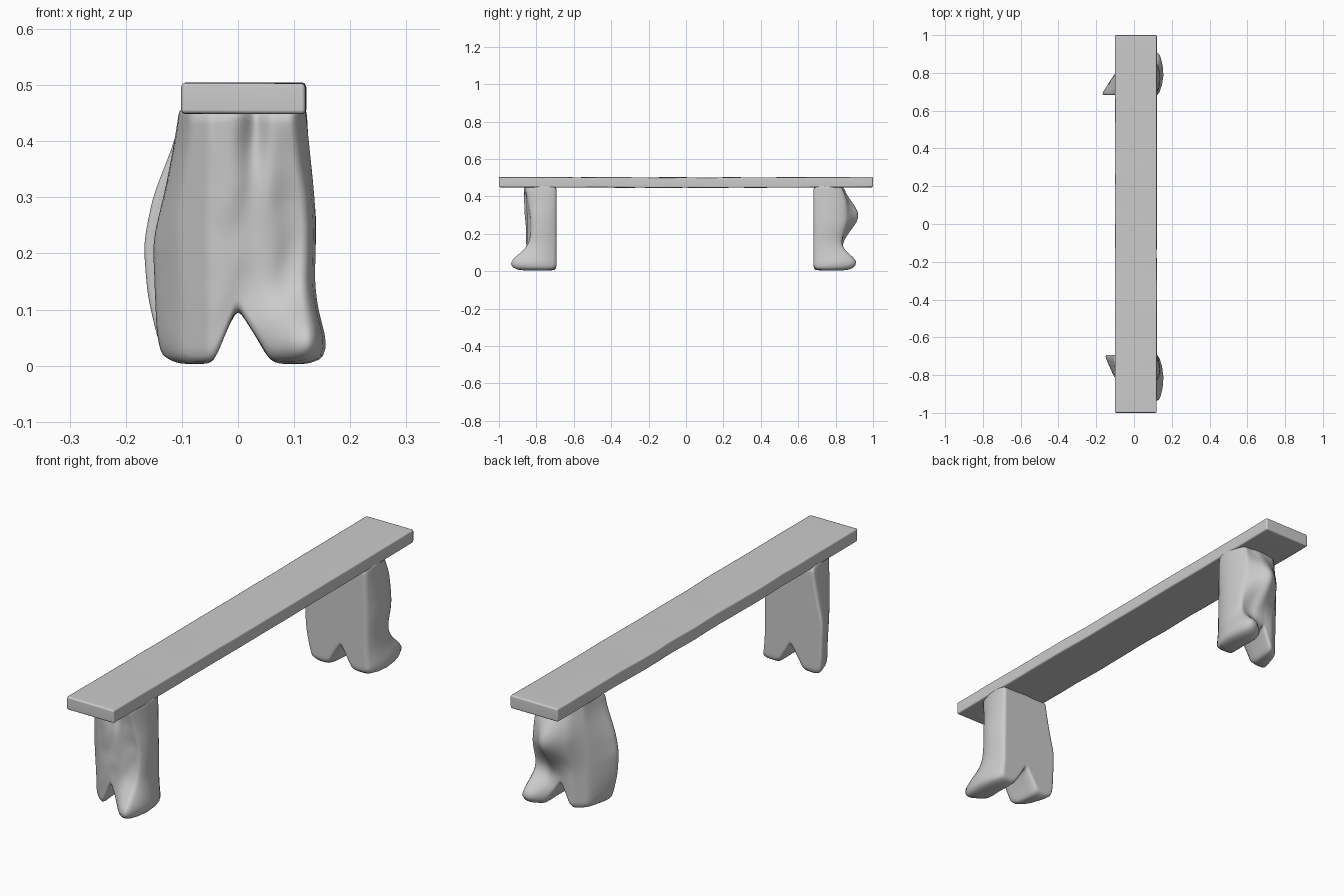
import bpy, bmesh, math, random
from mathutils import noise, Vector

if "Cube" in bpy.data.objects:
    bpy.data.objects.remove(bpy.data.objects["Cube"])

random.seed(4)


def interp(points, z):
    # smooth piecewise interpolation of (z, value) pairs
    if z <= points[0][0]:
        return points[0][1]
    for (z0, a), (z1, b) in zip(points, points[1:]):
        if z <= z1:
            return a + (b - a) * (z - z0) / (z1 - z0)
    return points[-1][1]


def bump(x, z, cx, cz, rx, rz, h):
    return h * math.exp(-((x - cx) / rx) ** 2 - ((z - cz) / rz) ** 2)


def finish(name, bm, levels):
    bmesh.ops.recalc_face_normals(bm, faces=bm.faces)
    for f in bm.faces:
        f.smooth = True
    me = bpy.data.meshes.new(name)
    bm.to_mesh(me)
    bm.free()
    ob = bpy.data.objects.new(name, me)
    bpy.context.collection.objects.link(ob)
    if levels:
        m = ob.modifiers.new("Smooth", 'SUBSURF')
        m.levels = m.render_levels = levels
    return ob


def make_leg(name, inner_y, side, layers, depth):
    """Rough forked slab: a flat inner face and a lumpy outer face.
    layers: (depth fraction, left profile, right profile)."""
    cols, rows, top = 20, 16, 0.46
    bm = bmesh.new()
    grids = []
    for frac, left, right in layers:
        grid = []
        for i in range(cols + 1):
            s = -1 + 2 * i / cols
            floor = max(0.003, 0.103 * (1 - abs(s) / 0.43))
            if abs(s) > 0.85:
                floor += 0.012 * (abs(s) - 0.85) / 0.15
            line = []
            for j in range(rows + 1):
                z = floor + (top - floor) * j / rows
                x = s * (interp(right, z) if s > 0 else -interp(left, z))
                y = inner_y + side * frac * depth(x, z)
                n = noise.noise(Vector((x * 22, z * 14, side * 5))) * 0.006 * frac
                line.append(bm.verts.new((x + n, y + n * side, z)))
            grid.append(line)
        grids.append(grid)
    # inner and outer faces
    for g in (grids[0], grids[-1]):
        for i in range(cols):
            for j in range(rows):
                bm.faces.new((g[i][j], g[i + 1][j], g[i + 1][j + 1], g[i][j + 1]))
    # walls following the outline through the layers
    ring = ([(i, 0) for i in range(cols)] + [(cols, j) for j in range(rows)] +
            [(i, rows) for i in range(cols, 0, -1)] + [(0, j) for j in range(rows, 0, -1)])
    for a, b in zip(grids, grids[1:]):
        for (i, j), (k, l) in zip(ring, ring[1:] + ring[:1]):
            bm.faces.new((a[i][j], a[k][l], b[k][l], b[i][j]))
    return finish(name, bm, 1)


# Plank seat with soft, slightly worn edges
bm = bmesh.new()
bmesh.ops.create_cube(bm, size=1)
for v in bm.verts:
    v.co = (0.01 + v.co.x * 0.222, v.co.y * 2.0, 0.477 + v.co.z * 0.055)
long_edges = [e for e in bm.edges if abs(e.verts[0].co.y - e.verts[1].co.y) > 1]
bmesh.ops.subdivide_edges(bm, edges=long_edges, cuts=23)
bmesh.ops.bevel(bm, geom=[e for e in bm.edges if e.is_manifold and
                          e.calc_face_angle() > 1],
                offset=0.007, segments=2, affect='EDGES', profile=0.5)
for v in bm.verts:
    n = noise.noise(Vector((v.co.x * 4, v.co.y * 6, v.co.z * 4)))
    v.co.z += 0.003 * n - 0.003 * (1 - v.co.y ** 2)
    v.co.x += 0.002 * n
seat = finish("seat", bm, 0)
m = seat.modifiers.new("Shading", 'WEIGHTED_NORMAL')

# Shared side outlines (height, x)
right_inner = [(0, 0.135), (0.1, 0.125), (0.45, 0.12)]
right_mid = [(0, 0.16), (0.04, 0.17), (0.09, 0.155), (0.15, 0.143),
             (0.25, 0.148), (0.4, 0.133), (0.45, 0.125)]
right_outer = [(0, 0.13), (0.05, 0.14), (0.15, 0.12), (0.25, 0.125), (0.45, 0.1)]
left_outer = [(0, -0.1), (0.25, -0.11), (0.45, -0.085)]


# Front leg: thin left edge, toe pushed out at the right foot
def front_depth(x, z):
    d = 0.15 - 0.09 * max(0, (-x - 0.05) / 0.1) + 0.025 * z / 0.45
    d += bump(x, z, 0.12, 0.04, 0.07, 0.065, 0.1)
    d -= bump(x, z, 0.03, 0.44, 0.02, 0.1, 0.035)
    d -= bump(x, z, 0.11, 0.27, 0.05, 0.15, 0.03)
    return max(d, 0.05)


left_f = [(0, -0.135), (0.05, -0.15), (0.22, -0.158), (0.33, -0.13), (0.45, -0.108)]
left_fm = [(0, -0.12), (0.05, -0.132), (0.22, -0.138), (0.33, -0.12), (0.45, -0.1)]
make_leg("front_leg", -0.693, -1,
         [(0, left_f, right_inner), (0.55, left_fm, right_mid),
          (1, left_outer, right_outer)], front_depth)


# Back leg: round belly above a protruding right toe
def back_depth(x, z):
    d = 0.15 - 0.08 * max(0, (-x - 0.05) / 0.1)
    d += bump(x, z, 0.03, 0.3, 0.075, 0.1, 0.09)
    d += bump(x, z, 0.11, 0.045, 0.065, 0.055, 0.085)
    d -= bump(x, z, 0.08, 0.15, 0.06, 0.04, 0.01)
    return max(d, 0.05)


left_b = [(0, -0.13), (0.05, -0.15), (0.13, -0.168), (0.22, -0.175),
          (0.3, -0.158), (0.4, -0.118), (0.45, -0.105)]
left_bm = [(z, x * 0.87) for z, x in left_b]
make_leg("back_leg", 0.682, 1,
         [(0, left_b, right_inner), (0.55, left_bm, right_mid),
          (1, left_outer, right_outer)], back_depth)
